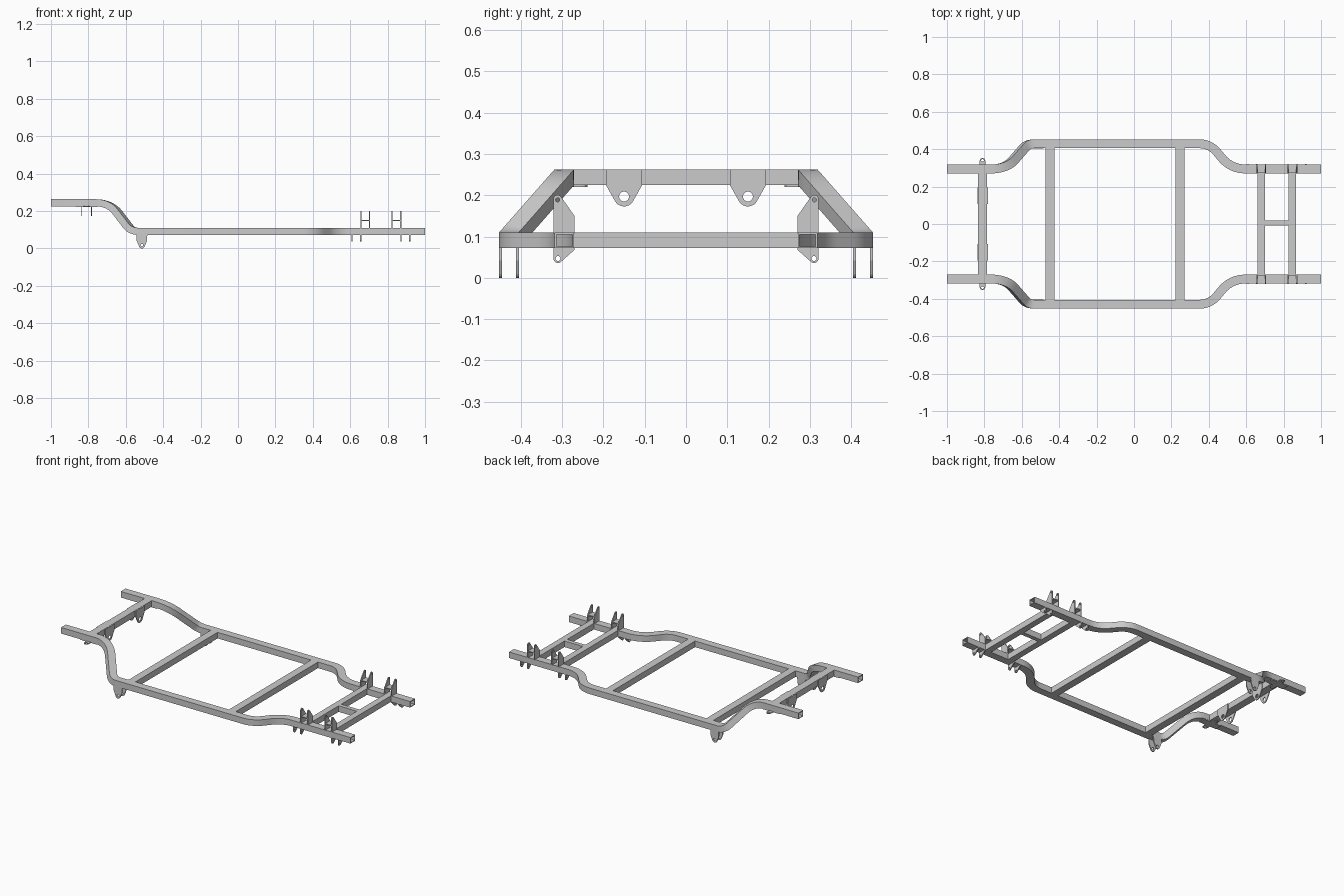
import bpy, bmesh, math
from mathutils import Vector

if "Cube" in bpy.data.objects:
    bpy.data.objects.remove(bpy.data.objects["Cube"])


def finish(name, bm, mirror=True, smooth=False):
    bmesh.ops.recalc_face_normals(bm, faces=bm.faces)
    me = bpy.data.meshes.new(name)
    bm.to_mesh(me)
    bm.free()
    ob = bpy.data.objects.new(name, me)
    bpy.context.collection.objects.link(ob)
    if smooth:
        bpy.context.view_layer.objects.active = ob
        ob.select_set(True)
        bpy.ops.object.shade_smooth_by_angle(angle=math.radians(30))
        ob.select_set(False)
    if mirror:
        m = ob.modifiers.new("mirror", 'MIRROR')
        m.use_axis = (False, True, False)
        m.use_mirror_merge = False
    return ob


def box(name, x, y, z, mirror=False):
    bm = bmesh.new()
    bmesh.ops.create_cube(bm, size=1)
    for v in bm.verts:
        for i, (lo, hi) in enumerate((x, y, z)):
            v.co[i] = lo if v.co[i] < 0 else hi
    return finish(name, bm, mirror)


def arc(c, r, a0, a1, n=10):
    """Arc points about c, angles in degrees."""
    return [(c[0] + r * math.cos(math.radians(a0 + (a1 - a0) * i / n)),
             c[1] + r * math.sin(math.radians(a0 + (a1 - a0) * i / n))) for i in range(n + 1)]


def plate(name, outline, holes, axis, spots, t=0.006):
    """Flat plates cut from an outline with round holes (centre, radius), at several spots along an axis."""
    bm = bmesh.new()
    for s in spots:
        edges = []
        for loop in [outline] + [arc(c, r, 0, 360, 20)[:-1] for c, r in holes]:
            vs = []
            for p in loop:
                co = list(p)
                co.insert(axis, s - t / 2)
                vs.append(bm.verts.new(co))
            edges += [bm.edges.new((vs[i - 1], vs[i])) for i in range(len(vs))]
        nrm = Vector([float(i == axis) for i in range(3)])
        geo = bmesh.ops.triangle_fill(bm, edges=edges, use_beauty=True, normal=nrm)
        faces = [f for f in geo['geom'] if isinstance(f, bmesh.types.BMFace)]
        ext = bmesh.ops.extrude_face_region(bm, geom=faces, use_keep_orig=True)
        bmesh.ops.translate(bm, vec=nrm * t,
                            verts=[g for g in ext['geom'] if isinstance(g, bmesh.types.BMVert)])
    return finish(name, bm)


def bend(start, d, theta, r1, r2, n=10):
    """S-bend leaving along +x and shifting sideways by vector d; returns (point, tangent) pairs."""
    u, h = d.normalized(), d.length
    s, c = math.sin(theta), math.cos(theta)
    rise = h - (r1 + r2) * (1 - c)
    length = (r1 + r2) * s + rise * c / s
    out = []
    for i in range(n + 1):
        a = theta * i / n
        out.append((r1 * math.sin(a), r1 * (1 - math.cos(a)), a))
    for i in range(n, -1, -1):
        a = theta * i / n
        out.append((length - r2 * math.sin(a), h - r2 * (1 - math.cos(a)), a))
    X = Vector((1, 0, 0))
    return [(start + X * p + u * q, X * math.cos(a) + u * math.sin(a)) for p, q, a in out]


# Side rails: hollow box tube swept along the kicked-up path
YN, YW, ZL, ZH = 0.2945, 0.429, 0.091, 0.244
W, H, WALL = 0.0475, 0.038, 0.0045
X = Vector((1, 0, 0))
path = [(Vector((-1, YN, ZH)), X)]
path += bend(Vector((-0.76, YN, ZH)), Vector((0, YW - YN, ZL - ZH)), math.radians(60), 0.13, 0.06)
path += bend(Vector((0.35, YW, ZL)), Vector((0, YN - YW, 0)), math.radians(50), 0.12, 0.16)
path += [(Vector((1, YN, ZL)), X)]
bm = bmesh.new()
rings = []
for p, t in path:
    q = X.rotation_difference(t)
    ring = []
    for g in (0, WALL):
        w, h = W / 2 - g, H / 2 - g
        ring.append([bm.verts.new(p + q @ Vector((0, a * w, b * h)))
                     for a, b in ((-1, -1), (1, -1), (1, 1), (-1, 1))])
    rings.append(ring)
for i in range(4):
    j = (i + 1) % 4
    for a, b in zip(rings, rings[1:]):
        for k in (0, 1):
            bm.faces.new((a[k][i], a[k][j], b[k][j], b[k][i]))
    for r in (rings[0], rings[-1]):
        bm.faces.new((r[0][i], r[0][j], r[1][j], r[1][i]))
finish("side_rails", bm, smooth=True)

# Cross members
lo, hi = (0.072, 0.11), (0.225, 0.263)
for name, x, y, z in (("rear_crossmember", (-0.835, -0.786), YN - W / 2, hi),
                      ("mid_rear_crossmember", (-0.473, -0.425), YW - W / 2, lo),
                      ("mid_front_crossmember", (0.221, 0.269), YW - W / 2, lo),
                      ("front_crossmember_a", (0.661, 0.701), YN - W / 2, lo),
                      ("front_crossmember_b", (0.827, 0.867), YN - W / 2, lo)):
    box(name, x, (-y, y), z)
box("front_tie_bar", (0.701, 0.827), (-0.008, 0.018), lo)

# Rear link brackets hanging from the rear cross member
plate("rear_link_brackets",
      [(0.194, 0.262), (0.106, 0.262), (0.106, 0.225)] + arc((0.15, 0.198), 0.025, 205, 335) + [(0.194, 0.225)],
      [((0.15, 0.197), 0.012)], 0, (-0.838, -0.783), 0.005)

# Shock mounting tabs under the rear rails
cx = -0.81
plate("rear_shock_tabs",
      [(cx - 0.06, 0.272), (cx - 0.016, 0.271)] + arc((cx, 0.253), 0.015, 180, 360) +
      [(cx + 0.016, 0.271), (cx + 0.06, 0.272), (cx + 0.06, 0.316), (cx + 0.016, 0.317)] +
      arc((cx, 0.338), 0.015, 0, 180) + [(cx - 0.016, 0.317), (cx - 0.06, 0.316)],
      [((cx, 0.34), 0.007)], 2, (0.223,), 0.005)

# Trailing arm hangers below the wide part of the rails
hx = -0.514
plate("trailing_arm_hangers",
      [(hx + 0.029, 0.074), (hx - 0.029, 0.074), (hx - 0.028, 0.042)] +
      arc((hx, 0.016), 0.016, 205, 335) + [(hx + 0.028, 0.042)],
      [((hx, 0.018), 0.007)], 1, (0.4085, 0.449), 0.007)

# Upper front suspension brackets with a small web between each pair
plate("upper_front_brackets",
      [(0.27, 0.108), (0.321, 0.108), (0.321, 0.19)] + arc((0.311, 0.191), 0.01, 0, 145) + [(0.27, 0.15)],
      [((0.311, 0.189), 0.005)], 0, (0.658, 0.704, 0.824, 0.870))
for name, x in (("bracket_web_a", (0.66, 0.702)), ("bracket_web_b", (0.826, 0.868))):
    box(name, x, (0.272, 0.319), (0.146, 0.152), True)

# Lower front suspension brackets
plate("lower_front_brackets",
      [(0.321, 0.074), (0.27, 0.074), (0.27, 0.068)] + arc((0.31, 0.047), 0.011, 235, 360) ,
      [((0.31, 0.047), 0.006)], 0, (0.609, 0.656, 0.872, 0.918))
